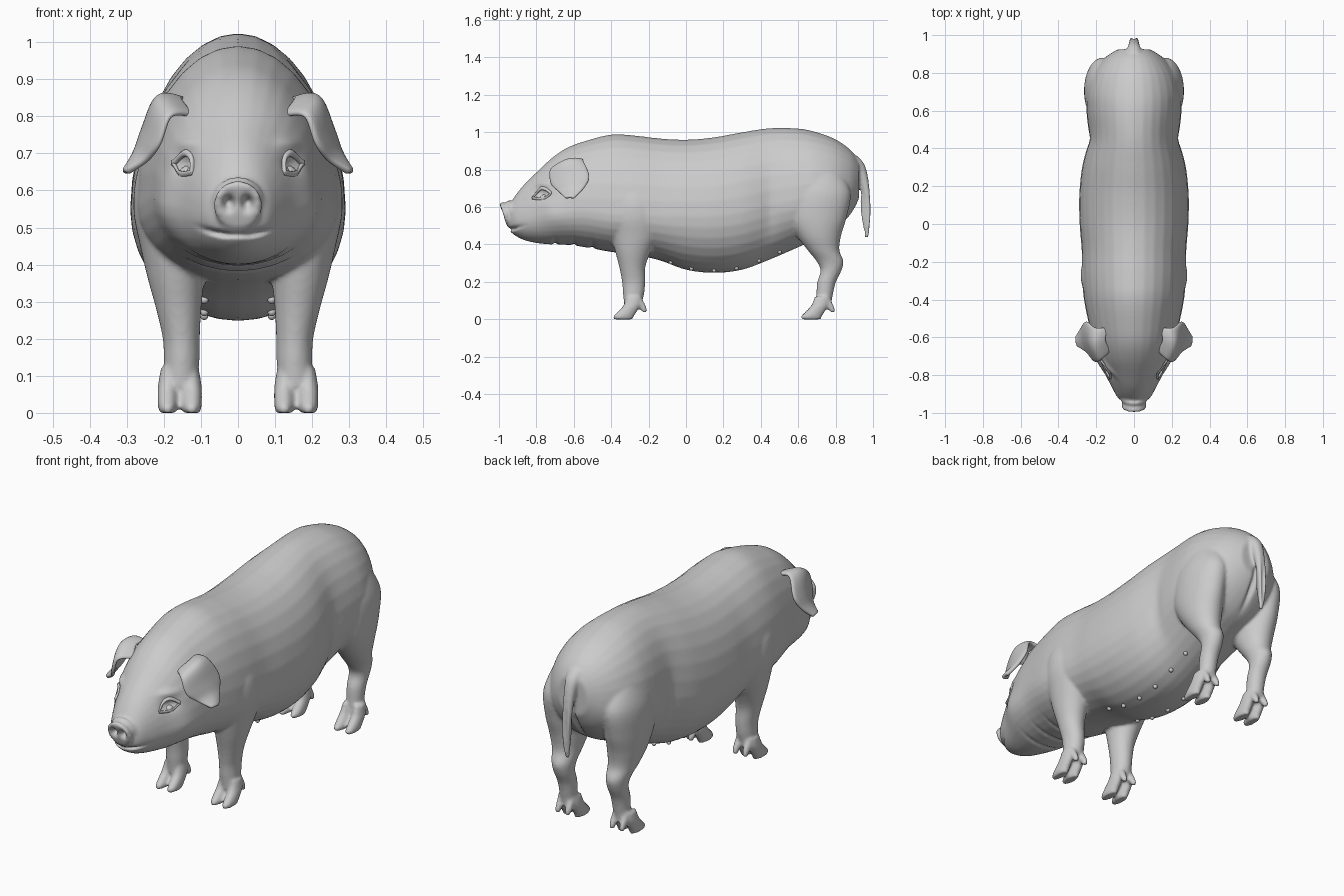
import bpy, bmesh
from math import sin, cos, pi, exp
from mathutils import Vector
from mathutils.bvhtree import BVHTree

if "Cube" in bpy.data.objects:
    bpy.data.objects.remove(bpy.data.objects["Cube"])

SEG = 32


def spline(rows, steps=5):
    """Catmull-Rom interpolation of rows of numbers."""
    out = []
    for i in range(len(rows) - 1):
        a, b, c, d = (rows[max(i - 1, 0)], rows[i], rows[i + 1],
                      rows[min(i + 2, len(rows) - 1)])
        for s in range(steps):
            t = s / steps
            out.append([0.5 * (2 * q + (r - p) * t + (2 * p - 5 * q + 4 * r - u) * t * t
                        + (3 * q - p - 3 * r + u) * t ** 3) for p, q, r, u in zip(a, b, c, d)])
    return out + [list(rows[-1])]


def loft(bm, rings):
    loops = [[bm.verts.new(p) for p in ring] for ring in rings]
    n = len(loops[0])
    for a, b in zip(loops, loops[1:]):
        for i in range(n):
            bm.faces.new((a[i], a[(i + 1) % n], b[(i + 1) % n], b[i]))
    bm.faces.new(loops[0][::-1])
    bm.faces.new(loops[-1])


def trunk(bm, rows, shear=0.0):
    """Rows: y, bottom z, widest z, top z, half width."""
    rings = []
    for y, zb, zm, zt, w in spline(rows):
        ring = []
        for i in range(SEG):
            a = 2 * pi * i / SEG
            z = zm + sin(a) * ((zt - zm) if sin(a) > 0 else (zm - zb))
            ring.append((w * cos(a), y - shear * (z - 0.56), z))
        rings.append(ring)
    loft(bm, rings)


def limb(bm, rows, side=1, dx=0.0, dy=0.0):
    """Rows: z, x, y, x radius, y radius."""
    loft(bm, [[(side * (x + dx + rx * cos(2 * pi * i / SEG)),
                y + dy + ry * sin(2 * pi * i / SEG), z) for i in range(SEG)]
              for z, x, y, rx, ry in spline(rows)])


def make(name, bm, smooth=True):
    bmesh.ops.recalc_face_normals(bm, faces=bm.faces)
    me = bpy.data.meshes.new(name)
    bm.to_mesh(me)
    bm.free()
    me.polygons.foreach_set("use_smooth", [smooth] * len(me.polygons))
    ob = bpy.data.objects.new(name, me)
    bpy.context.collection.objects.link(ob)
    return ob


bm = bmesh.new()
# head and torso
trunk(bm, [(-.945, .475, .53, .60, .05), (-.92, .452, .54, .65, .085),
           (-.87, .425, .54, .715, .115), (-.8, .408, .55, .785, .15),
           (-.72, .40, .56, .86, .192), (-.64, .398, .57, .915, .217),
           (-.55, .387, .58, .95, .235), (-.4, .36, .56, .988, .265),
           (-.28, .345, .56, .983, .275), (-.14, .315, .55, .967, .277),
           (0, .265, .55, .96, .288), (.15, .248, .55, .973, .29),
           (.3, .265, .57, 1.0, .275), (.45, .32, .61, 1.022, .242),
           (.6, .385, .64, 1.02, .252), (.7, .43, .66, 1.0, .25),
           (.8, .48, .68, .962, .217), (.88, .56, .70, .905, .155),
           (.925, .64, .73, .845, .085)])
# snout with flared disc
trunk(bm, [(-.83, .49, .57, .67, .095), (-.885, .485, .565, .65, .083),
           (-.905, .492, .56, .63, .068), (-.925, .485, .56, .638, .074),
           (-.945, .496, .56, .622, .06), (-.96, .492, .56, .626, .066),
           (-.978, .496, .56, .622, .062)], 0.33)

FRONT = [(.07, .155, -.285, .042, .045), (.14, .152, -.28, .048, .057),
         (.2, .153, -.28, .05, .062), (.28, .16, -.287, .061, .07),
         (.36, .167, -.283, .076, .095), (.45, .172, -.27, .092, .13),
         (.55, .175, -.27, .107, .15), (.66, .165, -.28, .104, .135),
         (.76, .15, -.3, .06, .08)]
HIND = [(.07, .155, .735, .04, .04), (.14, .152, .742, .042, .045),
        (.2, .152, .752, .045, .05), (.26, .153, .775, .048, .056),
        (.31, .155, .77, .055, .072), (.37, .16, .735, .07, .085),
        (.45, .165, .71, .087, .12), (.55, .17, .70, .093, .16),
        (.68, .165, .71, .095, .17), (.8, .15, .70, .07, .12)]
TOE = [(0, 0, -.05, .022, .052), (.015, 0, -.05, .026, .056), (.04, 0, -.03, .027, .052),
       (.075, 0, -.005, .026, .045), (.12, 0, .005, .018, .038)]
CLAW = [(.035, 0, .065, .009, .01), (.05, 0, .06, .015, .017),
        (.08, 0, .045, .017, .022), (.12, 0, .025, .014, .02)]
# legs, toes and dewclaws
for side in (1, -1):
    for leg, y in ((FRONT, -.285), (HIND, .72)):
        limb(bm, leg, side)
        for off in (-.033, .033):
            limb(bm, TOE, side, .157 + off, y)
            limb(bm, CLAW, side, .155 + off * .85, y)
# tail
limb(bm, [(.875, 0, .885, .035, .03), (.82, 0, .928, .034, .03), (.7, 0, .962, .026, .023),
          (.58, 0, .977, .022, .02), (.48, 0, .974, .016, .014), (.435, 0, .968, .009, .009)])
body = make("body", bm)

# fuse the parts into one skin
rm = body.modifiers.new("fuse", 'REMESH')
rm.mode = 'VOXEL'
rm.voxel_size = 0.008
sm = body.modifiers.new("soften", 'SMOOTH')
sm.factor = 0.5
sm.iterations = 7
dg = bpy.context.evaluated_depsgraph_get()
skin = bpy.data.meshes.new_from_object(body.evaluated_get(dg))
body.modifiers.clear()
body.data = skin

# sculpted dents and bulges: centre, radii, push
marks = [((.025, -.98, .565), (.013, .03, .018), (0, .035, .005)),     # nostrils
         ((.165, -.775, .67), (.05, .042, .022), (-.016, .008, 0)),    # eye sockets
         ((.14, -.77, .725), (.05, .05, .018), (.008, -.006, .004)),   # brows
         ((.15, -.70, .56), (.08, .07, .06), (.012, 0, 0)),            # cheeks
         ((.27, .45, .55), (.08, .04, .2), (-.01, 0, 0)),              # flank
         ((0, .93, .58), (.012, .12, .1), (0, -.025, 0))]              # rump cleft
for i in range(9):                                                     # mouth line
    t = i / 8
    marks.append(((.09 * t ** .6, -.945 + .1 * t * t, .48 + .025 * t * t),
                  (.018, .025, .007), (-.006 * t, .009, 0)))
for y in (-.7, -.6, -.5):                                              # throat folds
    marks.append(((0, y, .39), (.14, .012, .05), (0, 0, .009)))
for v in skin.vertices:
    co = v.co.copy()
    sx = 1 if co.x >= 0 else -1
    for c, r, p in marks:
        d = ((abs(co.x) - c[0]) / r[0]) ** 2 + ((co.y - c[1]) / r[1]) ** 2 \
            + ((co.z - c[2]) / r[2]) ** 2
        if d < 6:
            v.co += Vector((p[0] * sx, p[1], p[2])) * exp(-d)
skin.polygons.foreach_set("use_smooth", [True] * len(skin.polygons))
skin.update()
tree = BVHTree.FromPolygons([v.co for v in skin.vertices],
                            [p.vertices[:] for p in skin.polygons])


def ball(bm, c, r):
    res = bmesh.ops.create_uvsphere(bm, u_segments=16, v_segments=10, radius=r)
    bmesh.ops.translate(bm, verts=res["verts"], vec=c)


def mirror(ob):
    ob.modifiers.new("mirror", 'MIRROR')


# eyeballs
bm = bmesh.new()
hit, nor, _, _ = tree.find_nearest(Vector((.16, -.775, .668)))
ball(bm, hit - nor * .02, .027)
mirror(make("eyes", bm))

# eyelids follow the skin
bm = bmesh.new()
for mid, r in (((.155, -.785, .698), .010), ((.16, -.77, .648), .008)):
    rings = []
    for x, y, z in spline([(.13, -.825, .652), mid, (.18, -.725, .675)], 6):
        p, n, _, _ = tree.find_nearest(Vector((x, y, z)))
        up = Vector((0, 0, 1))
        rings.append([p + n * r * cos(a) + up * r * sin(a)
                      for a in (2 * pi * k / 10 for k in range(10))])
    loft(bm, rings)
mirror(make("eyelids", bm))

# teats along the belly
bm = bmesh.new()
for y in (-.08, .03, .15, .27, .39, .5):
    p, n, _, _ = tree.ray_cast(Vector((.09, y, 0)), Vector((0, 0, 1)))
    if p:
        ball(bm, p + n * .003, .011)
mirror(make("teats", bm))

# drooping ears: front edge and back edge of each row, base to tip
EAR = [(.12, -.67, .80, .12, -.54, .83), (.18, -.725, .80, .20, -.55, .85),
       (.21, -.725, .725, .25, -.515, .765), (.245, -.68, .68, .275, -.545, .70),
       (.30, -.645, .648, .305, -.60, .645)]
bm = bmesh.new()
grid = []
for k, row in enumerate(spline(EAR, 4)):
    a, b = Vector(row[:3]), Vector(row[3:])
    bulge = Vector((.032, 0, .028)) * (1 - k / 18)
    grid.append([bm.verts.new(a.lerp(b, j / 8) + bulge * sin(pi * j / 8)) for j in range(9)])
for r, s in zip(grid, grid[1:]):
    for j in range(8):
        bm.faces.new((r[j], r[j + 1], s[j + 1], s[j]))
ears = make("ears", bm)
th = ears.modifiers.new("thickness", 'SOLIDIFY')
th.thickness = .018
th.offset = 0
mirror(ears)
sub = ears.modifiers.new("round", 'SUBSURF')
sub.levels = sub.render_levels = 1
